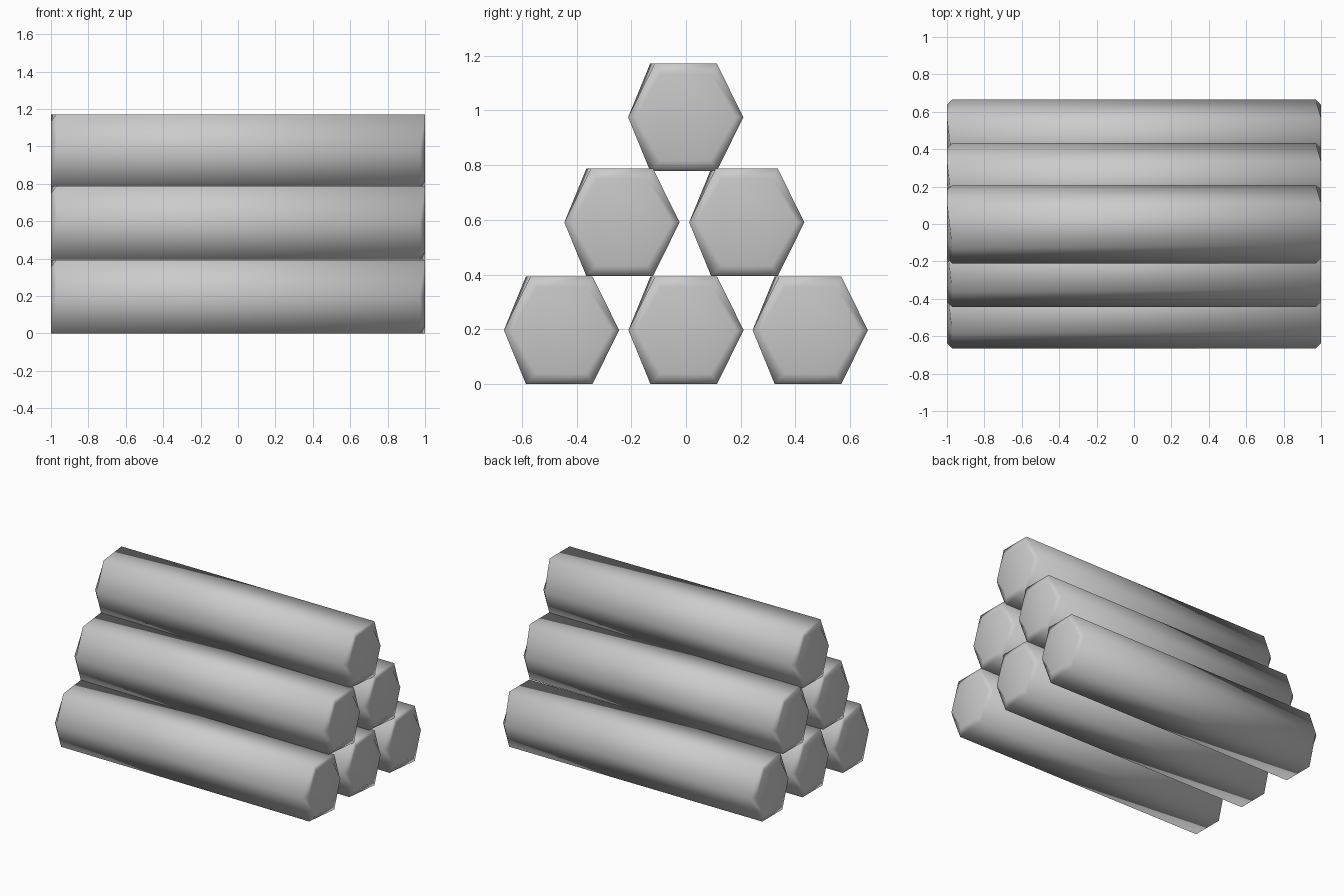
import bpy, bmesh, math
from mathutils import Matrix

default_cube = bpy.data.objects.get("Cube")
if default_cube:
    bpy.data.objects.remove(default_cube, do_unlink=True)

LENGTH = 2.0
RADIUS = 0.227
CHAMFER = 0.038

# Single grey material
grey = bpy.data.materials.new("log_grey")
grey.use_nodes = True
colour = (0.6, 0.6, 0.6, 1.0)
grey.diffuse_color = colour
grey.node_tree.nodes["Principled BSDF"].inputs["Base Color"].default_value = colour


def log_mesh():
    """Hexagonal bar along x with chamfered ends, smooth shaded."""
    bm = bmesh.new()
    bmesh.ops.create_cone(bm, cap_ends=True, segments=6, radius1=RADIUS,
                          radius2=RADIUS, depth=LENGTH)
    # Lay the bar along x with corners pointing to +y and -y
    for v in bm.verts:
        v.co = Matrix.Rotation(math.radians(90), 3, 'Y') @ v.co
    if max(v.co.y for v in bm.verts) < RADIUS * 0.95:
        bmesh.ops.rotate(bm, verts=bm.verts,
                         matrix=Matrix.Rotation(math.radians(30), 3, 'X'))
    # Chamfer the rims of both end caps
    rims = [e for e in bm.edges
            if abs(e.verts[0].co.x - e.verts[1].co.x) < 0.01]
    bmesh.ops.bevel(bm, geom=rims, offset=CHAMFER, offset_type='OFFSET',
                    segments=1, affect='EDGES', profile=0.5)
    bmesh.ops.recalc_face_normals(bm, faces=bm.faces)
    for f in bm.faces:
        f.smooth = True
    mesh = bpy.data.meshes.new("log")
    bm.to_mesh(mesh)
    bm.free()
    mesh.materials.append(grey)
    return mesh


# Pyramid stack: row name, height of centres, y positions
mesh = log_mesh()
rows = [
    ("bottom", 0.197, (-0.455, 0.0, 0.454)),
    ("middle", 0.591, (-0.234, 0.222)),
    ("top", 0.975, (-0.001,)),
]
for name, z, ys in rows:
    for i, y in enumerate(ys, 1):
        log = bpy.data.objects.new(f"{name}_log_{i}", mesh)
        log.location = (0, y, z)
        bpy.context.collection.objects.link(log)
